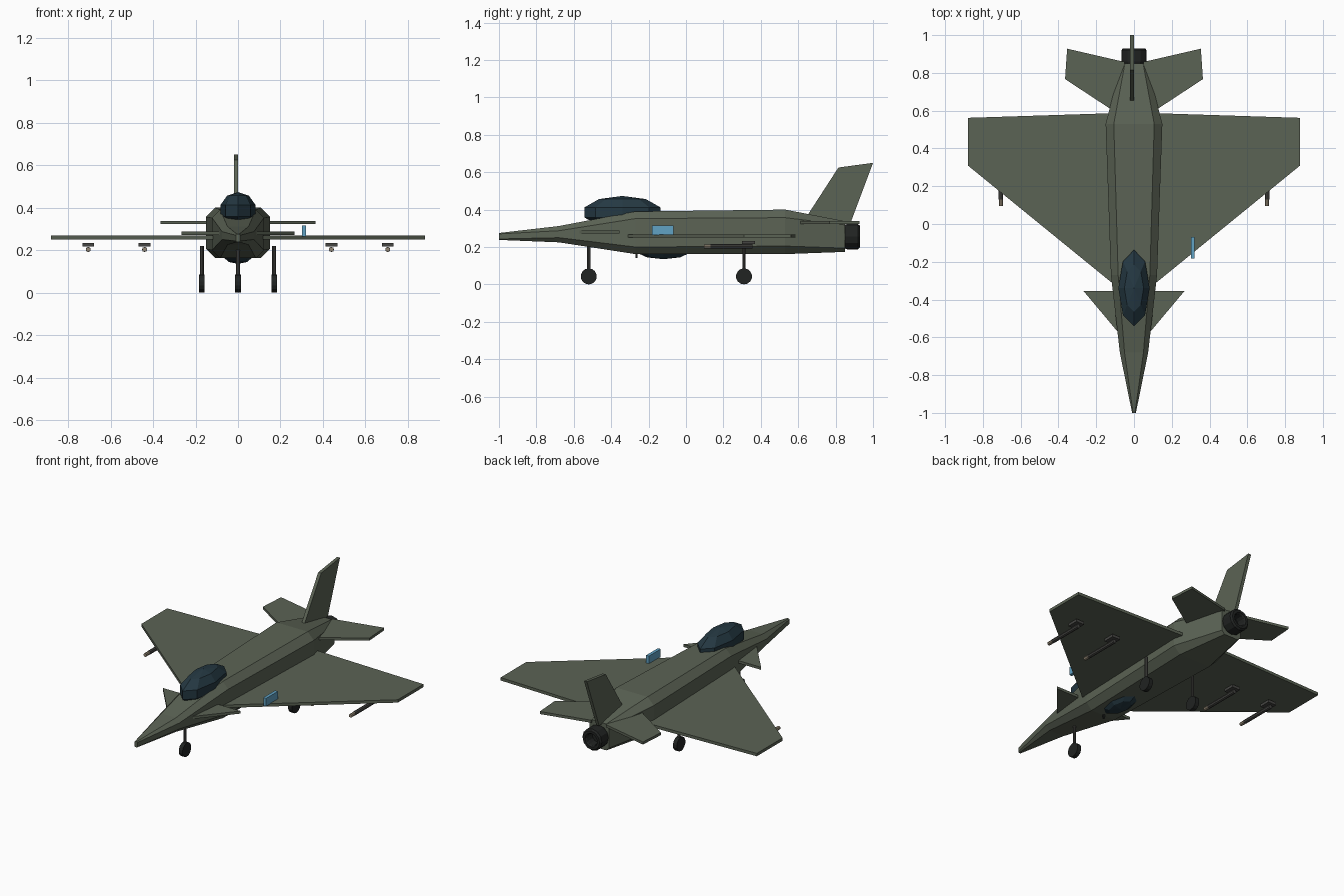
import bpy, bmesh, math
from mathutils import Matrix, Vector

if "Cube" in bpy.data.objects:
    bpy.data.objects.remove(bpy.data.objects["Cube"])


def mat(name, c):
    m = bpy.data.materials.new(name)
    m.diffuse_color = (*c, 1)
    m.use_nodes = True
    m.node_tree.nodes["Principled BSDF"].inputs["Base Color"].default_value = m.diffuse_color
    return m


OLIVE = mat("olive", (0.105, 0.125, 0.09))
GLASS = mat("dark_glass", (0.018, 0.04, 0.055))
BLACK = mat("black", (0.015, 0.017, 0.016))
METAL = mat("dark_metal", (0.06, 0.06, 0.055))
TAN = mat("tan", (0.3, 0.25, 0.18))
BLUE = mat("blue", (0.12, 0.36, 0.55))


def finish(name, bm, material):
    bmesh.ops.recalc_face_normals(bm, faces=bm.faces)
    me = bpy.data.meshes.new(name)
    bm.to_mesh(me)
    bm.free()
    me.materials.append(material)
    ob = bpy.data.objects.new(name, me)
    bpy.context.collection.objects.link(ob)
    return ob


def loft(name, rings, material, cap=True):
    bm = bmesh.new()
    vs = [[bm.verts.new(p) for p in r] for r in rings]
    n = len(rings[0])
    for a, b in zip(vs, vs[1:]):
        for i in range(n):
            bm.faces.new((a[i], a[(i + 1) % n], b[(i + 1) % n], b[i]))
    if cap:
        bm.faces.new(vs[0])
        bm.faces.new(vs[-1])
    return finish(name, bm, material)


def panel(name, pts, z0, z1, side):
    # flat plate in the xy plane, mirrored by side
    return loft(name, [[(side * x, y, z) for x, y in pts] for z in (z0, z1)], OLIVE)


def box(name, lo, hi, material):
    (a, b, c), (d, e, f) = lo, hi
    q = [(a, b), (d, b), (d, e), (a, e)]
    return loft(name, [[(x, y, z) for x, y in q] for z in (c, f)], material)


def rod(name, p, q, r, sides, material, r2=None):
    p, q = Vector(p), Vector(q)
    bm = bmesh.new()
    rot = (q - p).to_track_quat('Z', 'Y').to_matrix().to_4x4()
    bmesh.ops.create_cone(bm, cap_ends=True, segments=sides, radius1=r,
                          radius2=r if r2 is None else r2, depth=(q - p).length,
                          matrix=Matrix.Translation((p + q) / 2) @ rot)
    return finish(name, bm, material)


def ellipsoid(name, c, r, material):
    bm = bmesh.new()
    bmesh.ops.create_uvsphere(bm, u_segments=8, v_segments=5, radius=1,
                              matrix=Matrix.Translation(c) @ Matrix.Diagonal((*r, 1)))
    return finish(name, bm, material)


# fuselage: chamfered box sections (y, half width, bottom, top, chamfer)
def section(y, w, b, t, c):
    return [(w, y, b + c), (w, y, t - c), (w - c, y, t), (c - w, y, t),
            (-w, y, t - c), (-w, y, b + c), (c - w, y, b), (w - c, y, b)]


loft("fuselage", [section(*s) for s in (
    (-1.0, 0.01, 0.238, 0.275, 0.005), (-0.68, 0.075, 0.225, 0.312, 0.025),
    (-0.27, 0.122, 0.162, 0.39, 0.038), (0.53, 0.15, 0.162, 0.40, 0.043),
    (0.85, 0.068, 0.174, 0.338, 0.02))], OLIVE)

# canopy and belly fairing
ellipsoid("canopy", (0, -0.34, 0.385), (0.087, 0.213, 0.088), GLASS)
ellipsoid("belly_fairing", (0, -0.12, 0.185), (0.075, 0.15, 0.05), GLASS)
box("belly_antenna", (-0.005, -0.27, 0.14), (0.005, -0.26, 0.18), BLACK)

# wings, canards and tailplanes
for side, tag in ((-1, "left"), (1, "right")):
    panel(tag + "_wing", [(0.10, -0.325), (0.88, 0.31), (0.88, 0.562), (0.10, 0.587)],
          0.25, 0.268, side)
    panel(tag + "_canard", [(0.07, -0.59), (0.267, -0.355), (0.07, -0.355)],
          0.272, 0.288, side)
    panel(tag + "_tailplane", [(0.05, 0.56), (0.365, 0.767), (0.354, 0.928), (0.05, 0.858)],
          0.322, 0.338, side)
    # under-wing stores
    for x, pos in ((0.44, "inner"), (0.705, "outer")):
        x *= side
        box(f"{tag}_{pos}_pylon", (x - 0.028, 0.30, 0.216), (x + 0.028, 0.37, 0.233), METAL)
        rod(f"{tag}_{pos}_missile", (x, 0.13, 0.203), (x, 0.355, 0.203), 0.012, 8, METAL)
        rod(f"{tag}_{pos}_missile_nose", (x, 0.095, 0.203), (x, 0.13, 0.203), 0.011, 8, TAN)

# tail fin
fin = [(0.64, 0.355), (0.815, 0.625), (1.0, 0.65), (0.88, 0.33)]
loft("tail_fin", [[(x, y, z) for y, z in fin] for x in (-0.02, 0.0)], OLIVE)

# exhaust nozzle: turned profile with an open end (y, radius)
prof = [(0.84, 0.06), (0.86, 0.067), (0.92, 0.067), (0.93, 0.058), (0.93, 0.042),
        (0.92, 0.036), (0.87, 0.034)]
N = 12
loft("exhaust_nozzle", [[(r * math.cos(a), y, 0.255 + r * math.sin(a))
                         for a in (2 * math.pi * i / N for i in range(N))]
                        for y, r in prof], BLACK)

# landing gear
for name, x, y, top in (("nose", 0, -0.52, 0.23), ("left", -0.17, 0.31, 0.22),
                        ("right", 0.17, 0.31, 0.22)):
    rod(name + "_gear_strut", (x, y, 0.045), (x, y, top), 0.009, 8, METAL)
    rod(name + "_wheel", (x - 0.013, y, 0.043), (x + 0.013, y, 0.043), 0.043, 14, BLACK)

# blue marker plate above the right wing
box("marker_plate", (0.302, -0.183, 0.265), (0.321, -0.068, 0.315), BLUE)
